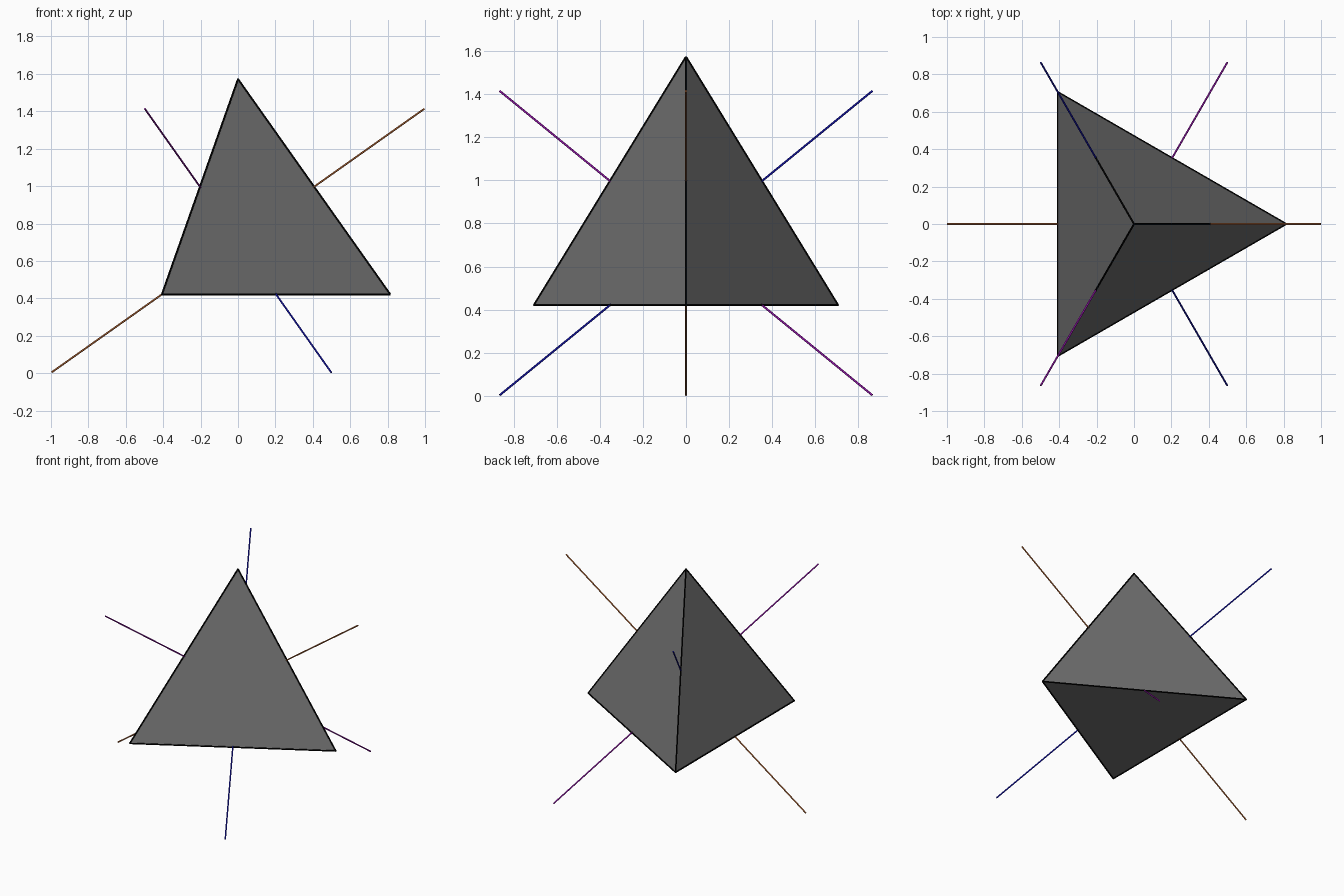
import bpy
from math import sin, cos, pi, sqrt
from mathutils import Vector

if "Cube" in bpy.data.objects:
    bpy.data.objects.remove(bpy.data.objects["Cube"])

S = 0.997           # overall scale
RAD = 0.005         # radius of the thin rods
CENTRE = Vector((0, 0, sqrt(0.5) * S + RAD * 0.816))


def material(name, rgb):
    m = bpy.data.materials.new(name)
    m.diffuse_color = (*rgb, 1)
    m.use_nodes = True
    m.node_tree.nodes["Principled BSDF"].inputs["Base Color"].default_value = m.diffuse_color
    return m


def rod(name, a, b, mat):
    d = b - a
    bpy.ops.mesh.primitive_cylinder_add(vertices=12, radius=RAD, depth=d.length,
                                        location=(a + b) / 2)
    o = bpy.context.object
    o.name = name
    o.rotation_euler = d.to_track_quat('Z', 'Y').to_euler()
    o.data.materials.append(mat)
    bpy.ops.object.shade_smooth_by_angle()


# Solid regular tetrahedron
R = S * sqrt(2 / 3)
base_z = -S * sqrt(3) / 6
corners = [CENTRE + Vector((R * cos(k * 2 * pi / 3), R * sin(k * 2 * pi / 3), base_z))
           for k in range(3)]
corners.append(CENTRE + Vector((0, 0, S * sqrt(3) / 2)))
mesh = bpy.data.meshes.new("tetrahedron")
mesh.from_pydata(corners, [], [(0, 2, 1), (0, 1, 3), (1, 2, 3), (2, 0, 3)])
mesh.materials.append(material("dark_grey", (0.16, 0.16, 0.16)))
bpy.context.collection.objects.link(bpy.data.objects.new("tetrahedron", mesh))

# Black edge rods
black = material("black", (0, 0, 0))
for i in range(4):
    for j in range(i):
        rod(f"edge_{j}_{i}", corners[j], corners[i], black)

# Symmetry axes through the midpoints of opposite edges
colours = [("orange", (0.5, 0.15, 0.04)), ("blue", (0.01, 0.01, 0.6)),
           ("purple", (0.4, 0.01, 0.55))]
for k, (name, rgb) in enumerate(colours):
    a = k * 2 * pi / 3
    tip = S * Vector((cos(a), sin(a), sqrt(0.5)))
    rod(f"{name}_axis", CENTRE - tip, CENTRE + tip, material(name, rgb))
